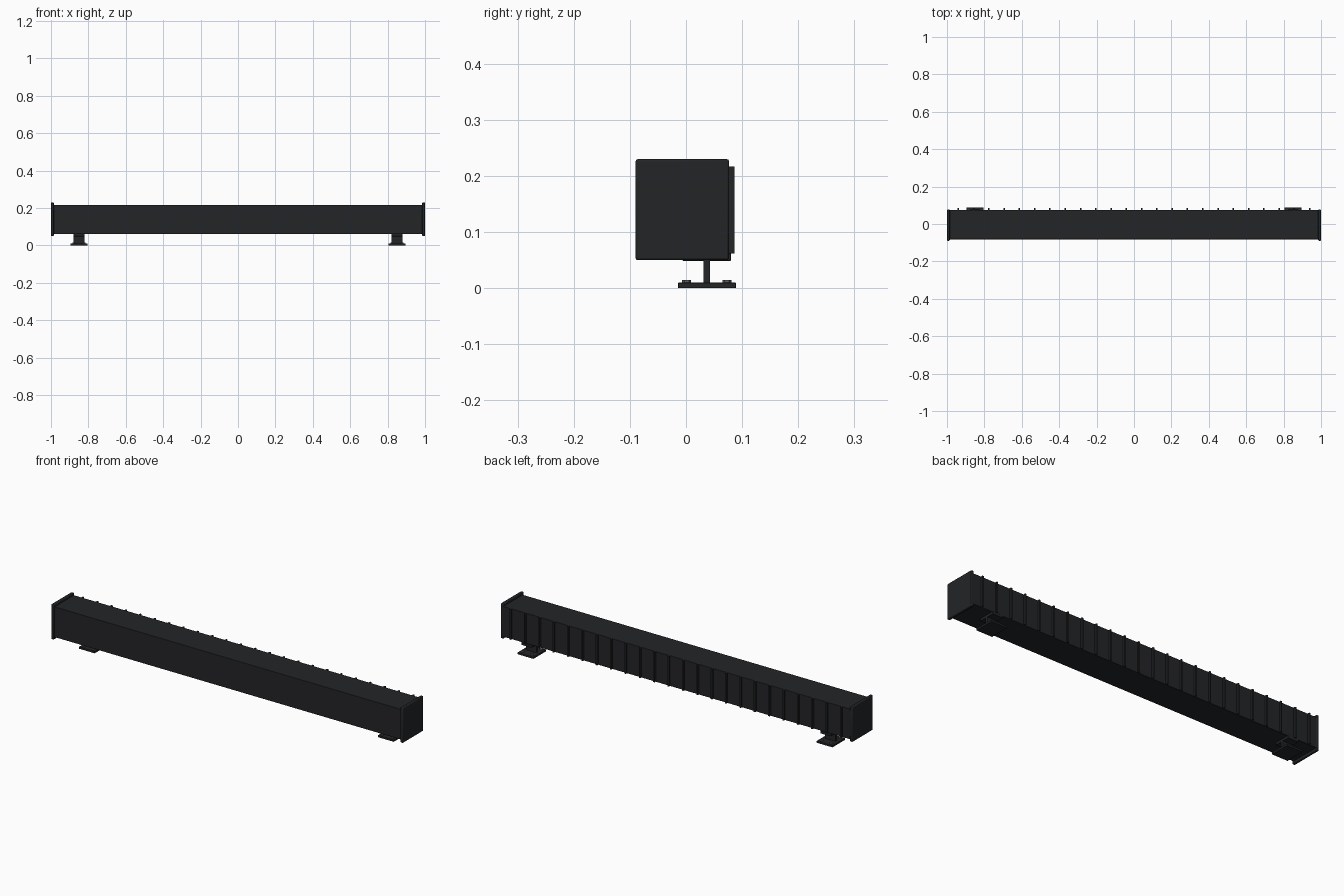
import bpy, math

if "Cube" in bpy.data.objects:
    bpy.data.objects.remove(bpy.data.objects["Cube"])

def material(name, color):
    m = bpy.data.materials.new(name)
    m.diffuse_color = color
    m.use_nodes = True
    m.node_tree.nodes["Principled BSDF"].inputs["Base Color"].default_value = m.diffuse_color
    return m

black = material("black_metal", (0.017, 0.018, 0.02, 1))
steel = material("bolt_steel", (0.12, 0.12, 0.12, 1))

def box(name, x, y, z, bevel=0.0, mat=black):
    """Box from (min, max) ranges on each axis."""
    loc = [(r[0] + r[1]) / 2 for r in (x, y, z)]
    bpy.ops.mesh.primitive_cube_add(size=1, location=loc)
    o = bpy.context.object
    o.name = name
    o.scale = [r[1] - r[0] for r in (x, y, z)]
    bpy.ops.object.transform_apply(location=False, rotation=False, scale=True)
    o.data.materials.append(mat)
    if bevel:
        b = o.modifiers.new("bevel", 'BEVEL')
        b.width, b.segments = bevel, 2
        bpy.ops.object.shade_smooth_by_angle()
    return o

# long housing
box("housing", (-0.99, 0.99), (-0.082, 0.076), (0.061, 0.217), 0.002)

# cooling fins along the back
pitch = 0.0817
for i in range(24):
    x = (i - 11.5) * pitch
    box("cooling_fin", (x - 0.004, x + 0.004), (0.07, 0.086), (0.062, 0.217))

for s in (-1, 1):
    # end caps
    box("end_cap", sorted((s * 0.985, s)), (-0.09, 0.077), (0.05, 0.23), 0.004)
    # mounting feet: base plate, upright web, top flange
    c = s * 0.85
    box("foot_base", (c - 0.045, c + 0.045), (-0.014, 0.089), (0, 0.01), 0.001)
    box("foot_web", (c - 0.03, c + 0.03), (0.031, 0.043), (0.008, 0.052))
    box("foot_flange", (c - 0.03, c + 0.03), (-0.006, 0.08), (0.049, 0.062), 0.001)
    # hex bolts
    for dx in (-0.028, 0.028):
        for y in (0.001, 0.073):
            bpy.ops.mesh.primitive_cylinder_add(vertices=6, radius=0.008, depth=0.008,
                                                location=(c + dx, y, 0.011))
            bolt = bpy.context.object
            bolt.name = "foot_bolt"
            bolt.data.materials.append(steel)
